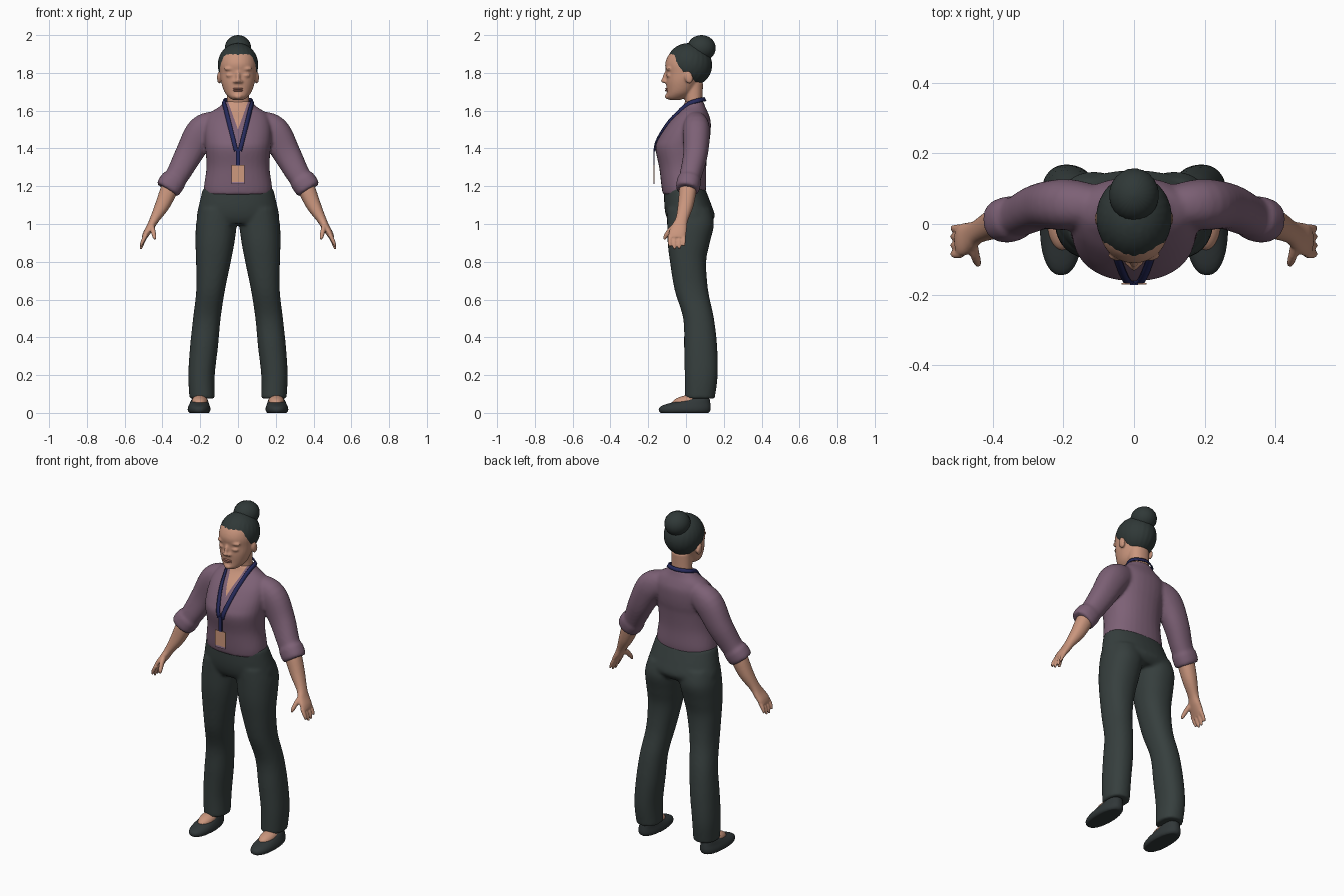
import bpy, bmesh, math
from mathutils import Vector, Matrix
from mathutils.bvhtree import BVHTree

cube = bpy.data.objects.get("Cube")
if cube:
    bpy.data.objects.remove(cube, do_unlink=True)


def material(name, rgb):
    color = [(c / 255) ** 2.2 for c in rgb] + [1]
    mat = bpy.data.materials.new(name)
    mat.use_nodes = True
    mat.diffuse_color = color
    mat.node_tree.nodes["Principled BSDF"].inputs["Base Color"].default_value = color
    return mat


SKIN = material("skin", (200, 148, 124))
LIPS = material("lips", (168, 112, 98))
SHIRT = material("mauve cloth", (124, 97, 117))
CLOTH = material("dark trousers", (57, 65, 64))
HAIR = material("dark hair", (51, 59, 58))
SHOE = material("shoe leather", (52, 58, 59))
NAVY = material("navy strap", (42, 46, 92))
CARD = material("badge tan", (205, 152, 124))
EDGE = material("badge edge", (150, 120, 145))


def spline(rows, steps=5):
    """Smoothly resample rows of numbers."""
    p = [Vector(r) for r in rows]
    out = []
    for i in range(len(p) - 1):
        a, b, c, d = p[max(i - 1, 0)], p[i], p[i + 1], p[min(i + 2, len(p) - 1)]
        for k in range(steps):
            t = k / steps
            out.append(b + (c - a) * (t / 2) + (a * 2 - b * 5 + c * 4 - d) * (t * t / 2)
                       + (b * 3 - a - c * 3 + d) * (t ** 3 / 2))
    return out + [p[-1]]


def loft(bm, rows, side=1, flat=False, sides=32, power=0.9):
    """Skin rings of (x, y, z, radius, depth radius), level or across the path."""
    rings, rows = [], spline(rows)
    centers = [Vector(r[:3]) for r in rows]
    for i, r in enumerate(rows):
        u, v = Vector((1, 0, 0)), Vector((0, 1, 0))
        if not flat:
            t = (centers[min(i + 1, len(rows) - 1)] - centers[max(i - 1, 0)]).normalized()
            u = t.cross(v).normalized()
            v = t.cross(u)
        ring = []
        for k in range(sides):
            a = math.tau * k / sides
            c, s = (math.copysign(abs(f) ** power, f) for f in (math.cos(a), math.sin(a)))
            p = centers[i] + u * c * r[3] + v * s * r[4]
            ring.append(bm.verts.new((p.x * side, p.y, p.z)))
        rings.append(ring)
    for a, b in zip(rings, rings[1:]):
        for k in range(sides):
            j = (k + 1) % sides
            bm.faces.new((a[k], a[j], b[j], b[k]))
    bm.faces.new(rings[0])
    bm.faces.new(rings[-1])


def levels(rows):
    """Turn (x, z, half width, front, back) into loft rows."""
    return [(x, (f + b) / 2, z, w, (b - f) / 2) for x, z, w, f, b in rows]


def ball(bm, at, size, tilt=0):
    m = Matrix.Translation(at) @ Matrix.Rotation(tilt, 4, 'X') @ Matrix.Diagonal((*size, 1))
    return bmesh.ops.create_uvsphere(bm, u_segments=48, v_segments=24, radius=1, matrix=m)["verts"]


def finish(name, bm, mat, voxel=0, relax=4):
    """Make an object, fusing overlapping shapes into one skin if voxel is set."""
    bmesh.ops.recalc_face_normals(bm, faces=bm.faces)
    me = bpy.data.meshes.new(name)
    bm.to_mesh(me)
    bm.free()
    ob = bpy.data.objects.new(name, me)
    bpy.context.collection.objects.link(ob)
    if voxel:
        mod = ob.modifiers.new("fuse", 'REMESH')
        mod.mode, mod.voxel_size = 'VOXEL', voxel
        mod = ob.modifiers.new("relax", 'SMOOTH')
        mod.iterations = relax
        fused = bpy.data.meshes.new_from_object(ob.evaluated_get(bpy.context.evaluated_depsgraph_get()))
        ob.modifiers.clear()
        ob.data = fused
    ob.data.materials.clear()
    ob.data.materials.append(mat)
    ob.data.shade_smooth()
    return ob


# Trousers: hips and two flared legs
bm = bmesh.new()
loft(bm, levels([(0, 1, .2, -.085, .125), (0, 1.04, .218, -.105, .152),
                 (0, 1.1, .207, -.115, .135), (0, 1.19, .186, -.115, .1)]), flat=True)
for s in (1, -1):
    loft(bm, levels([(.19, .075, .067, -.005, .152), (.193, .2, .07, -.007, .168),
                     (.18, .35, .074, -.01, .165), (.165, .5, .073, -.015, .148),
                     (.145, .65, .076, -.06, .117), (.13, .8, .092, -.085, .107),
                     (.122, .9, .103, -.097, .126), (.114, 1, .108, -.1, .148),
                     (.105, 1.08, .1, -.1, .13)]), s, True)
finish("trousers", bm, CLOTH, .01, 5)

# Shirt: torso, sleeves and rolled cuffs
bm = bmesh.new()
loft(bm, levels([(0, 1.155, .178, -.122, .1), (0, 1.2, .18, -.13, .107), (0, 1.3, .167, -.142, .107),
                 (0, 1.4, .173, -.162, .117), (0, 1.45, .177, -.147, .126), (0, 1.5, .177, -.118, .131),
                 (0, 1.55, .168, -.082, .13), (0, 1.59, .145, -.042, .116), (0, 1.62, .1, -.018, .102),
                 (0, 1.65, .07, -.006, .092)]), flat=True)
for s in (1, -1):
    loft(bm, [(.11, .05, 1.53, .07, .06), (.19, .055, 1.49, .083, .072), (.26, .05, 1.37, .073, .065),
              (.32, .025, 1.26, .062, .058), (.365, .01, 1.195, .058, .055)], s)
    loft(bm, [(.333, .02, 1.245, .06, .056), (.342, .017, 1.23, .068, .063),
              (.366, .009, 1.195, .068, .063), (.376, .006, 1.18, .061, .057)], s)
shirt = finish("shirt", bm, SHIRT, .009, 4)

# Open neckline: cut a V in the chest and expose the skin
shirt.data.materials.append(SKIN)
bm = bmesh.new()
bm.from_mesh(shirt.data)
slope, tip = .36, 1.5
for s in (1, -1):
    faces = [f for f in bm.faces if f.calc_center_median().z > tip - .03
             and abs(f.calc_center_median().x) < .1 and f.normal.y < 0]
    geom = set(faces) | {e for f in faces for e in f.edges} | {v for f in faces for v in f.verts}
    bmesh.ops.bisect_plane(bm, geom=list(geom), plane_co=(0, 0, tip), plane_no=(s, 0, -slope))
for f in bm.faces:
    c = f.calc_center_median()
    if abs(c.x) < slope * (c.z - tip) and c.y < .03:
        f.material_index = 1
surface = BVHTree.FromBMesh(bm)
bm.to_mesh(shirt.data)
bm.free()

# Forearms and hands
for s, label in ((1, "left"), (-1, "right")):
    bm = bmesh.new()
    loft(bm, [(.345, .015, 1.22, .044, .044), (.365, .01, 1.18, .046, .046), (.4, -.002, 1.1, .039, .041),
              (.442, -.022, 1.025, .025, .033), (.463, -.035, .985, .021, .041),
              (.485, -.045, .95, .018, .046), (.497, -.047, .925, .013, .042)], s, sides=24)
    for y, drop in ((-.084, .045), (-.06, .06), (-.035, .057), (-.012, .042)):
        loft(bm, [(.488, y, .94, .011, .012), (.505, y * 1.03, .935 - drop * .6, .01, .011),
                  (.515, y, .926 - drop, .006, .007)], s, sides=12)
    loft(bm, [(.458, -.045, 1, .014, .016), (.45, -.085, .965, .013, .015),
              (.443, -.108, .935, .011, .011), (.439, -.115, .918, .006, .007)], s, sides=12)
    finish(label + "_forearm_and_hand", bm, SKIN, .005, 3)

    # Foot and flat slip-on shoe
    bm = bmesh.new()
    ball(bm, (.203 * s, .005, .06), (.042, .08, .033), .15)
    finish(label + "_foot", bm, SKIN)
    bm = bmesh.new()
    loft(bm, levels([(.206, 0, .053, -.138, .12), (.206, .012, .06, -.146, .13), (.206, .03, .059, -.14, .132),
                     (.205, .048, .052, -.1, .13), (.203, .078, .04, .02, .125)]), s, True)
    finish(label + "_shoe", bm, SHOE, .007, 3)

# Head with neck, nose, lids and ears
bm = bmesh.new()
loft(bm, levels([(0, 1.657, .028, -.09, -.03), (0, 1.672, .05, -.103, .01), (0, 1.7, .072, -.102, .04),
                 (0, 1.75, .089, -.106, .07), (0, 1.8, .096, -.105, .09), (0, 1.85, .097, -.11, .1),
                 (0, 1.9, .085, -.088, .1), (0, 1.94, .045, -.04, .07)]), flat=True, power=.95)
loft(bm, [(0, .045, 1.58, .068, .052), (0, .042, 1.64, .06, .046), (0, .035, 1.75, .06, .055)], flat=True)
ball(bm, (0, -.108, 1.783), (.011, .014, .035), -.3)
ball(bm, (0, -.118, 1.758), (.014, .015, .012))
ball(bm, (0, -.098, 1.675), (.022, .014, .014))
for s in (1, -1):
    ball(bm, (.015 * s, -.108, 1.754), (.011, .012, .009))
    ball(bm, (.04 * s, -.088, 1.787), (.024, .016, .012))
    ball(bm, (.04 * s, -.089, 1.822), (.034, .016, .011))
    ball(bm, (.1 * s, .015, 1.775), (.011, .022, .033), .2)
finish("head", bm, SKIN, .006, 3)
bm = bmesh.new()
for z in (1.716, 1.706):
    ball(bm, (0, -.097, z), (.027, .014, .006))
finish("lips", bm, LIPS)


def strands(verts, center, amount):
    """Press combed strands into the hair, running around the bun axis."""
    for v in verts:
        d = v.co - center
        v.co += d * amount * math.sin(22 * math.atan2(d.x, d.y) + 30 * d.z)


# Hair cap with a sloped hairline, and the bun
bm = bmesh.new()
center = Vector((0, .018, 1.843))
strands(ball(bm, center, (.107, .121, .114), -.3), center, .009)
for co, no in (((0, .0, 1.79), (0, 1, 1)), ((0, 0, 1.735), (0, 0, 1))):
    cut = bmesh.ops.bisect_plane(bm, geom=bm.verts[:] + bm.edges[:] + bm.faces[:],
                                 plane_co=co, plane_no=no, clear_inner=True)
    bmesh.ops.holes_fill(bm, edges=[e for e in cut["geom_cut"] if isinstance(e, bmesh.types.BMEdge)])
finish("hair_cap", bm, HAIR, .006, 3)
bm = bmesh.new()
center = Vector((0, .082, 1.931))
strands(ball(bm, center, (.07, .075, .068)), center, .012)
finish("hair_bun", bm, HAIR)

# Lanyard laid over the chest and around the nape
half = []
for k in range(13):
    t = k / 12
    hit = surface.ray_cast(Vector((.01 + .056 * t, -1, 1.385 + .225 * t)), Vector((0, 1, 0)))[0]
    half.append(hit + Vector((0, -.004, .002)))
half += [Vector((.074, .02, 1.64)), Vector((.07, .07, 1.655))]
path = half + [Vector((0, .1, 1.66))] + [Vector((-p.x, p.y, p.z)) for p in reversed(half)]
bm = bmesh.new()
rows = spline([(*p, 0) for p in path], 3)
loops = []
for i, p in enumerate(rows):
    p = Vector(p[:3])
    t = (Vector(rows[min(i + 1, len(rows) - 1)][:3]) - Vector(rows[max(i - 1, 0)][:3])).normalized()
    out = Vector((p.x * .8, p.y - .045, .03)).normalized()
    wide = t.cross(out).normalized() * .011
    loops.append([bm.verts.new(p + wide * a + out * b)
                  for a, b in ((-1, -.003), (1, -.003), (1, .004), (-1, .004))])
for a, b in zip(loops, loops[1:]):
    for k in range(4):
        bm.faces.new((a[k], a[k - 1], b[k - 1], b[k]))
finish("lanyard", bm, NAVY)


def plate(name, z, size, mat, y=-.169):
    bm = bmesh.new()
    bmesh.ops.create_cube(bm, size=1, matrix=Matrix.Translation((0, y, z)) @ Matrix.Diagonal((*size, 1)))
    finish(name, bm, mat).data.shade_flat()


# Strap end and hanging badge
plate("lanyard_drop", 1.355, (.022, .006, .09), NAVY)
plate("badge", 1.268, (.07, .005, .09), CARD)
plate("badge_edge", 1.217, (.07, .005, .012), EDGE)
